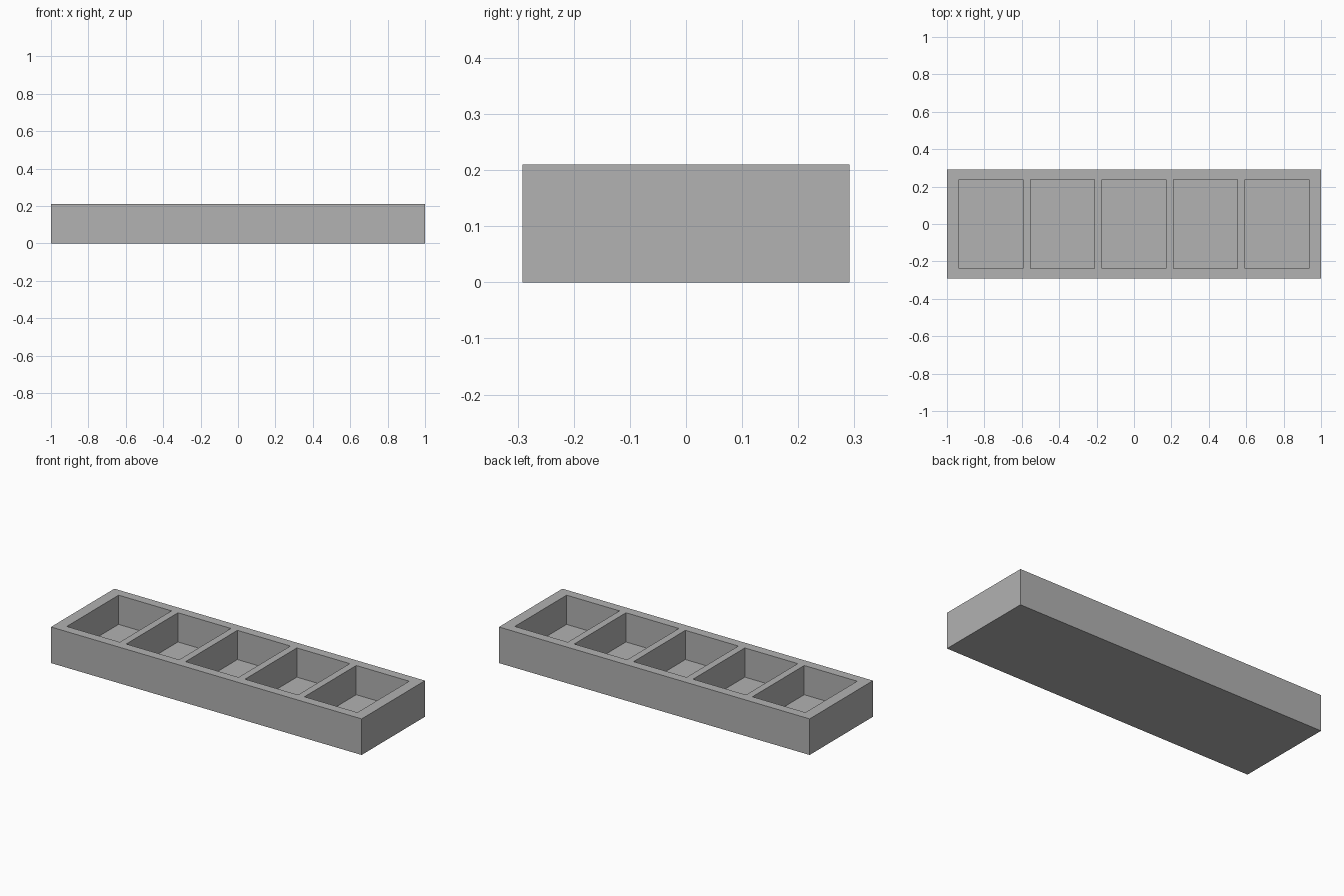
import bpy

cube = bpy.data.objects.get("Cube")
if cube:
    bpy.data.objects.remove(cube, do_unlink=True)

LENGTH, DEPTH, HEIGHT = 2.0, 0.583, 0.21
POCKETS, POCKET_X, POCKET_Y = 5, 0.341, 0.476
PITCH, FLOOR = 0.3825, 0.04

grey = bpy.data.materials.new("plain_grey")
grey.use_nodes = True
colour = (0.445, 0.445, 0.445, 1)
grey.diffuse_color = colour
grey.node_tree.nodes["Principled BSDF"].inputs["Base Color"].default_value = colour


def box(name, size, centre):
    bpy.ops.mesh.primitive_cube_add(size=1, location=centre)
    obj = bpy.context.object
    obj.name = name
    obj.scale = size
    bpy.ops.object.transform_apply(location=False, rotation=False, scale=True)
    obj.data.materials.append(grey)
    return obj


# Solid tray block
tray = box("tray", (LENGTH, DEPTH, HEIGHT), (0, 0, HEIGHT / 2))

# Row of pocket cutters, open at the top
cutter = box("pocket_cutter", (POCKET_X, POCKET_Y, HEIGHT),
             (-PITCH * (POCKETS - 1) / 2, 0, FLOOR + HEIGHT / 2))
cutter.hide_render = True
row = cutter.modifiers.new("pocket_row", 'ARRAY')
row.count = POCKETS
row.use_relative_offset = False
row.use_constant_offset = True
row.constant_offset_displace = (PITCH, 0, 0)

# Carve the pockets, then discard the cutter
carve = tray.modifiers.new("pockets", 'BOOLEAN')
carve.operation = 'DIFFERENCE'
carve.solver = 'EXACT'
carve.object = cutter
bpy.context.view_layer.objects.active = tray
bpy.ops.object.modifier_apply(modifier=carve.name)
bpy.data.objects.remove(cutter, do_unlink=True)
